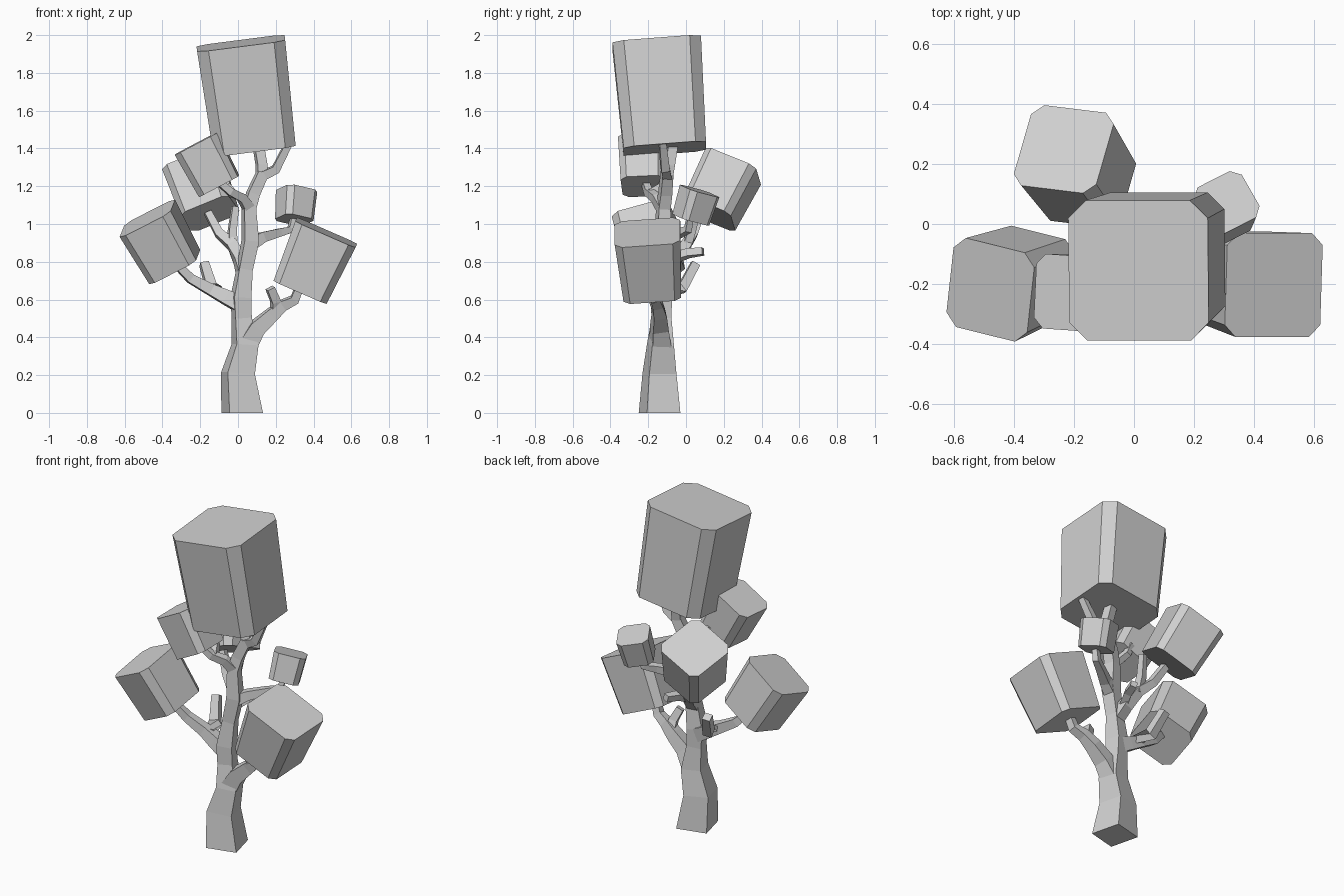
import bpy
import bmesh
from math import radians
from mathutils import Vector, Matrix

cube = bpy.data.objects.get("Cube")
if cube:
    bpy.data.objects.remove(cube, do_unlink=True)

# One plain grey for the whole tree
grey = bpy.data.materials.new("plain_grey")
grey.use_nodes = True
COLOUR = (0.63, 0.63, 0.63, 1)
grey.diffuse_color = COLOUR
grey.node_tree.nodes["Principled BSDF"].inputs["Base Color"].default_value = COLOUR


def frame(axis, twist):
    """Two directions across an axis, turned by twist degrees about z."""
    axis = axis.normalized()
    ref = Matrix.Rotation(radians(twist), 3, "Z") @ Vector((0, 1, 0))
    if abs(axis.dot(ref)) > 0.9:
        ref = Vector((1, 0, 0))
    v = (ref - axis * ref.dot(axis)).normalized()
    return v.cross(axis), v


def loft(name, rings):
    """Flat faced solid through matching rings, capped at both ends."""
    bm = bmesh.new()
    rows = [[bm.verts.new(p) for p in ring] for ring in rings]
    n = len(rows[0])
    for a, b in zip(rows, rows[1:]):
        for i in range(n):
            j = (i + 1) % n
            bm.faces.new((a[i], a[j], b[j], b[i]))
    bm.faces.new(rows[0][::-1])
    bm.faces.new(rows[-1])
    bmesh.ops.recalc_face_normals(bm, faces=bm.faces)
    mesh = bpy.data.meshes.new(name)
    bm.to_mesh(mesh)
    bm.free()
    mesh.materials.append(grey)
    obj = bpy.data.objects.new(name, mesh)
    bpy.context.collection.objects.link(obj)


def leaf_block(name, bottom, top, width, cut, twist=0, taper=0.93):
    """Tilted box with its four long edges cut off, narrower at the bottom."""
    bottom, top = Vector(bottom), Vector(top)
    u, v = frame(top - bottom, twist)
    h = width / 2
    k = h - cut
    outline = [(k, -h), (h, -k), (h, k), (k, h), (-k, h), (-h, k), (-h, -k), (-k, -h)]
    loft(name, [[c + (u * a + v * b) * s for a, b in outline]
                for c, s in ((bottom, taper), (top, 1))])


def limb(name, path, twist=14):
    """Four sided tapering limb; each path point is x, y, z, thickness."""
    pts = [Vector(p[:3]) for p in path]
    rings = []
    for i, p in enumerate(pts):
        before = (p - pts[i - 1]).normalized() if i else Vector()
        after = (pts[i + 1] - p).normalized() if i + 1 < len(pts) else Vector()
        axis = before + after
        if p.z == 0:
            axis = Vector((0, 0, 1))
        u, v = frame(axis, twist)
        h = path[i][3] / 2
        rings.append([p + u * a * h + v * b * h
                      for a, b in ((-1, -1), (1, -1), (1, 1), (-1, 1))])
    loft(name, rings)


# Trunk and its forked top
limb("trunk", [(.022, -.14, 0, .182), (0, -.14, .21, .148), (.037, -.135, .36, .118),
               (.02, -.13, .5, .088), (.015, -.13, .61, .092), (.035, -.125, .76, .072),
               (.065, -.12, .91, .078), (.058, -.12, 1.08, .064), (.08, -.11, 1.16, .062),
               (.13, -.1, 1.27, .057)])
limb("top_fork_left", [(.125, -.1, 1.25, .052), (.125, -.09, 1.31, .052), (.105, -.07, 1.43, .05)])
limb("top_fork_right", [(.12, -.1, 1.25, .05), (.2, -.11, 1.29, .045), (.27, -.125, 1.43, .036)])

# Right front branch
limb("right_branch", [(.045, -.135, .36, .1), (.1, -.14, .45, .085), (.18, -.14, .52, .07),
                      (.24, -.15, .57, .056), (.3, -.165, .6, .048), (.33, -.175, .68, .04)])
limb("right_twig", [(.2, -.14, .53, .05), (.2, -.165, .59, .048), (.17, -.19, .66, .042)])

# Left front branch
limb("left_branch", [(.02, -.13, .57, .085), (-.06, -.125, .61, .075), (-.14, -.12, .65, .06),
                     (-.25, -.135, .71, .048), (-.35, -.165, .81, .036)])
limb("left_twig", [(-.11, -.12, .64, .055), (-.14, -.02, .66, .055), (-.18, .05, .79, .046)])

# Back branch with its side shoots
limb("back_branch", [(.03, -.125, .74, .068), (.01, -.06, .81, .062), (-.03, 0, .89, .056),
                     (-.1, .04, .95, .045), (-.16, .08, 1.06, .038)])
limb("back_twig", [(-.03, 0, .88, .046), (-.03, .03, .97, .04), (-.015, .06, 1.09, .034)])
limb("back_stub", [(.02, -.06, .82, .045), (.05, .01, .845, .042), (.075, .09, .855, .038)])

# Upper side branches
limb("upper_right_branch", [(.06, -.12, .89, .068), (.13, -.09, .93, .054),
                            (.22, -.03, .955, .042), (.28, .01, .97, .036), (.3, .025, 1.05, .03)])
limb("upper_left_branch", [(.06, -.12, 1.08, .058), (.02, -.16, 1.14, .046),
                           (-.04, -.2, 1.17, .04), (-.11, -.22, 1.23, .034)])
limb("upper_left_twig", [(-.03, -.19, 1.16, .04), (-.06, -.13, 1.2, .036), (-.08, -.12, 1.26, .03)])

# Leaf blocks
leaf_block("crown_leaves", (.087, -.112, 1.398), (.015, -.155, 1.957), .47, .06)
leaf_block("right_leaves", (.332, -.178, .646), (.467, -.204, .955), .348, .04, 0, .88)
leaf_block("left_leaves", (-.335, -.165, .772), (-.48, -.22, 1.03), .31, .042, -14, .92)
leaf_block("back_leaves", (-.148, .124, 1.055), (-.235, .25, 1.305), .3, .038, -7)
leaf_block("upper_left_leaves", (-.1, -.225, 1.2), (-.22, -.23, 1.427), .25, .035, -4)
leaf_block("upper_right_leaves", (.298, .025, 1.022), (.31, .072, 1.175), .183, .03, 27)
